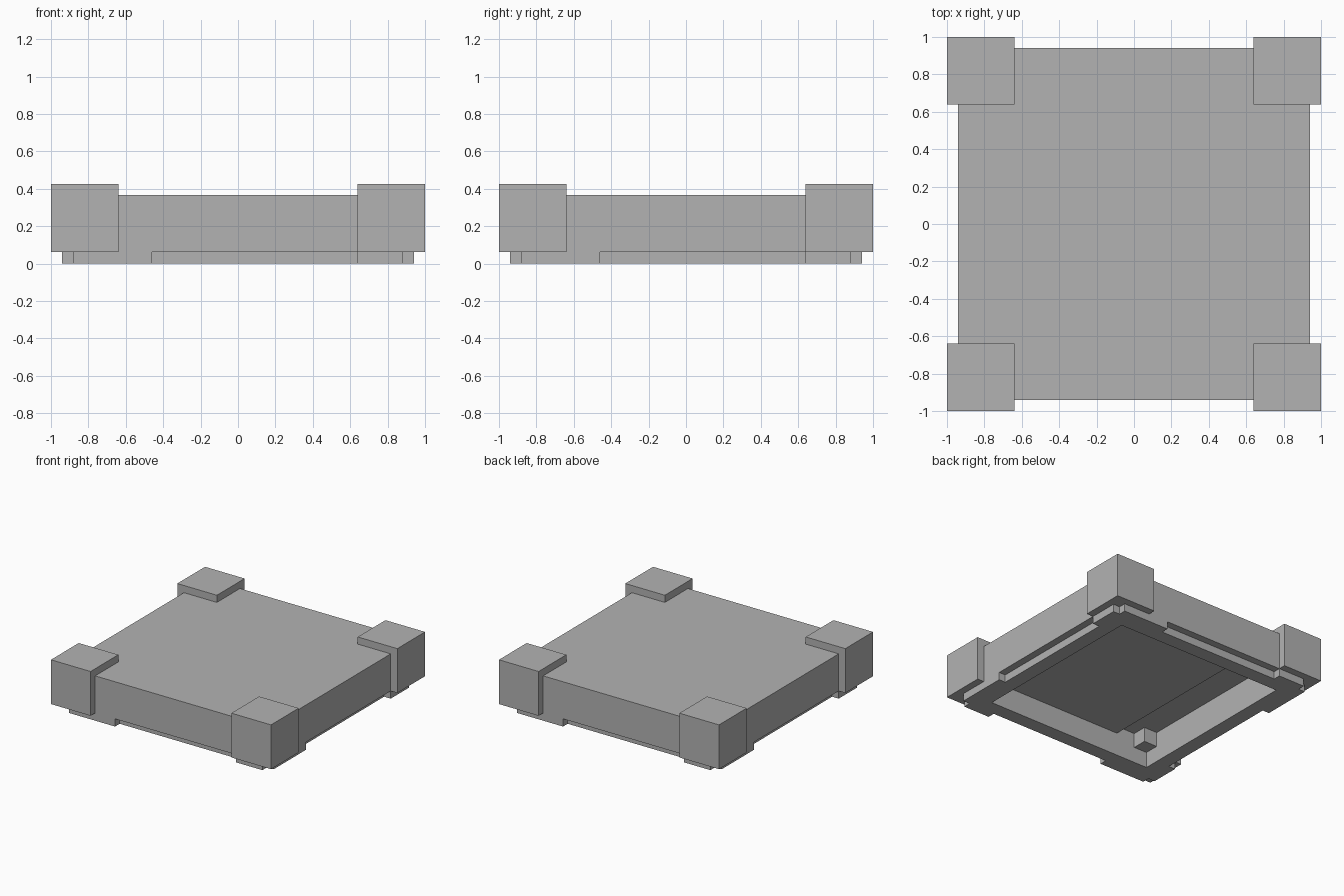
import bpy
import bmesh
import math

default = bpy.data.objects.get("Cube")
if default:
    bpy.data.objects.remove(default, do_unlink=True)

# Single plain grey
grey = bpy.data.materials.new("stone_grey")
grey.use_nodes = True
COLOUR = (0.45, 0.45, 0.45, 1.0)
grey.diffuse_color = COLOUR
grey.node_tree.nodes["Principled BSDF"].inputs["Base Color"].default_value = COLOUR

# Main levels and half widths
BODY, FRAME, OPENING, POST = 0.94, 0.88, 0.76, 0.64
UNDER, CEILING, DECK, POST_TOP = 0.063, 0.25, 0.368, 0.427
NOTCH = 0.13


def add_object(name, bm):
    bmesh.ops.recalc_face_normals(bm, faces=bm.faces)
    mesh = bpy.data.meshes.new(name)
    bm.to_mesh(mesh)
    bm.free()
    mesh.materials.append(grey)
    obj = bpy.data.objects.new(name, mesh)
    bpy.context.collection.objects.link(obj)
    return obj


def box(name, xs, ys, zs, quarter=0):
    """Box between the given limits, turned by quarter turns about the centre."""
    bm = bmesh.new()
    bmesh.ops.create_cube(bm, size=1)
    for v in bm.verts:
        v.co = [lim[0] if c < 0 else lim[1] for c, lim in zip(v.co, (xs, ys, zs))]
    obj = add_object(name, bm)
    obj.rotation_euler.z = quarter * math.pi / 2
    return obj


def square_shell(name, profile):
    """Stack of square loops (half width, height), bridged and capped at both ends."""
    bm = bmesh.new()
    loops = [[bm.verts.new((sx * r, sy * r, z))
              for sx, sy in ((-1, -1), (1, -1), (1, 1), (-1, 1))]
             for r, z in profile]
    for a, b in zip(loops, loops[1:]):
        for i in range(4):
            j = (i + 1) % 4
            bm.faces.new((a[i], a[j], b[j], b[i]))
    bm.faces.new(loops[0])
    bm.faces.new(loops[-1])
    return add_object(name, bm)


# Slab with a stepped lower frame and a hollow underside
square_shell("slab", [(BODY, DECK), (BODY, UNDER), (FRAME, UNDER),
                      (FRAME, 0), (OPENING, 0), (OPENING, CEILING)])

# Lower panel covering most of the hollow's ceiling
box("underside_panel", (-0.47, OPENING), (-OPENING, OPENING), (0.19, CEILING))

# Cutter that keeps the posts clear of the lower hollow
cutter = box("hollow_cutter", (-OPENING, OPENING), (-OPENING, OPENING), (0, NOTCH))
cutter.hide_render = True
cutter.display_type = 'WIRE'
cutter.hide_set(True)

# Corner posts and the foot strips, repeated round the four sides
for q, corner in enumerate(("front_left", "back_left", "back_right", "front_right")):
    post = box(corner + "_post", (POST, 1), (-1, -POST), (UNDER, POST_TOP), q)
    cut = post.modifiers.new("clear_hollow", 'BOOLEAN')
    cut.operation = 'DIFFERENCE'
    cut.solver = 'EXACT'
    cut.object = cutter
    box(corner + "_short_foot", (POST, FRAME), (-BODY, -FRAME), (0, UNDER), q)
    box(corner + "_long_foot", (FRAME, BODY), (-FRAME, -0.46), (0, UNDER), q)
